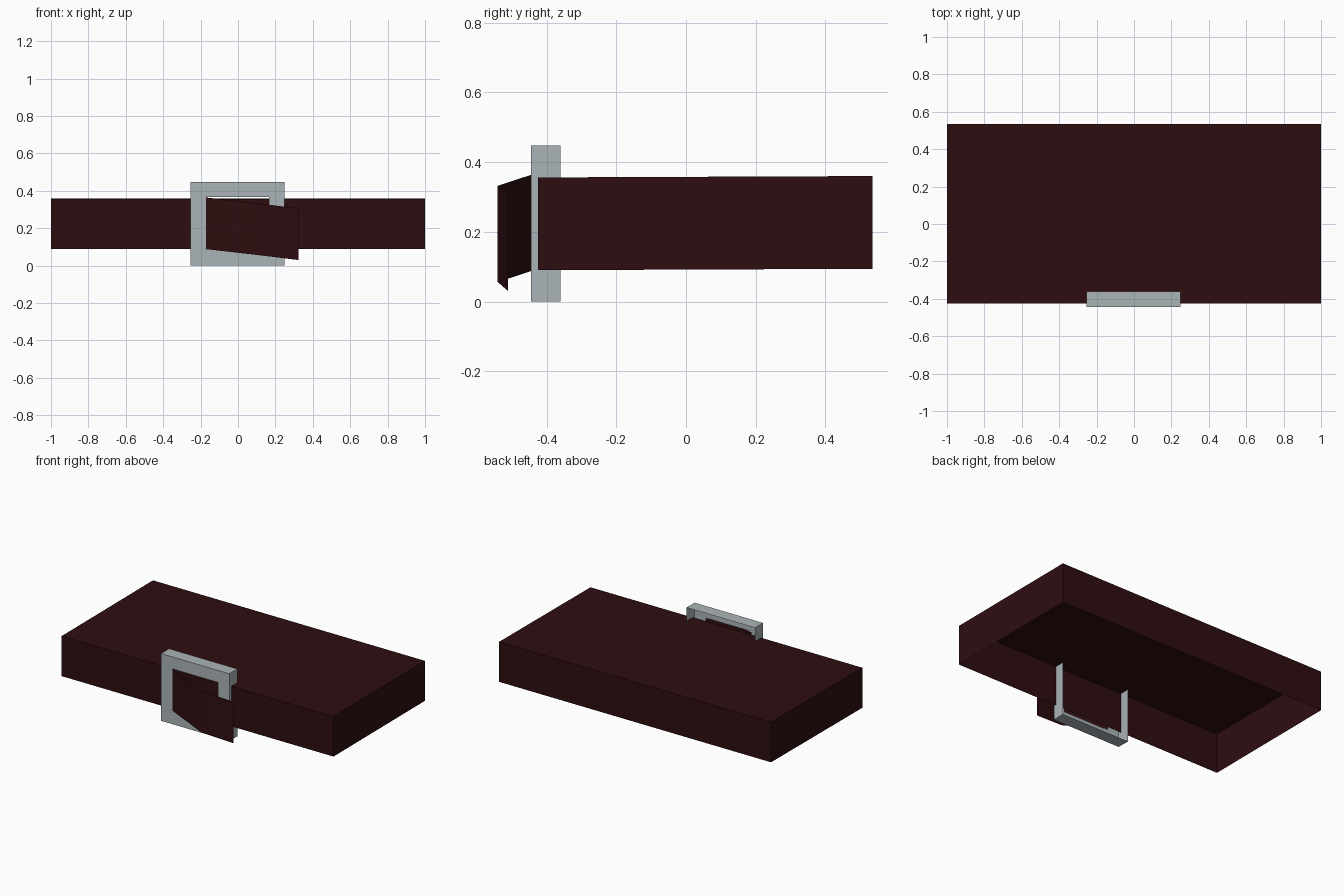
import bpy, bmesh

if "Cube" in bpy.data.objects:
    bpy.data.objects.remove(bpy.data.objects["Cube"])


def material(name, rgb):
    m = bpy.data.materials.new(name)
    m.diffuse_color = (*rgb, 1)
    m.use_nodes = True
    m.node_tree.nodes["Principled BSDF"].inputs["Base Color"].default_value = m.diffuse_color
    return m


leather = material("dark_brown_leather", (0.027, 0.004, 0.005))
metal = material("pale_grey_metal", (0.41, 0.455, 0.475))


def finish(name, bm, mat):
    me = bpy.data.meshes.new(name)
    bm.to_mesh(me)
    bm.free()
    ob = bpy.data.objects.new(name, me)
    bpy.context.collection.objects.link(ob)
    me.materials.append(mat)
    return ob


def rect(x0, x1, z0, z1):
    return [(x0, z0), (x1, z0), (x1, z1), (x0, z1)]


def ring(bm, points):
    return [bm.verts.new(p) for p in points]


def bridge(bm, a, b):
    for i in range(4):
        j = (i + 1) % 4
        bm.faces.new((a[i], a[j], b[j], b[i]))


# Belt band: four thin walls with a closed top and open underside
bm = bmesh.new()
corners = [(-1, -0.425), (1, -0.425), (1, 0.535), (-1, 0.535)]
lower = ring(bm, [(x, y, 0.09 if y < 0 else 0.094) for x, y in corners])
upper = ring(bm, [(x, y, 0.356 if y < 0 else 0.36) for x, y in corners])
bridge(bm, lower, upper)
bm.faces.new(upper)
finish("belt_band", bm, leather)

# Buckle: front frame around an opening, with outer sides and an open back
bm = bmesh.new()
outline = rect(-0.255, 0.248, 0, 0.447)
inner = ring(bm, [(x, -0.445, z) for x, z in rect(-0.17, 0.166, 0.085, 0.367)])
front = ring(bm, [(x, -0.445, z) for x, z in outline])
back = ring(bm, [(x, -0.36, z) for x, z in outline])
bridge(bm, front, inner)
bridge(bm, back, front)
finish("buckle_frame", bm, metal)

# Loose strap end: a folded strip coming out through the buckle
bm = bmesh.new()
path = [(-0.17, -0.443, 0.088), (0.11, -0.54, 0.056), (0.323, -0.51, 0.03)]
low = ring(bm, path)
high = ring(bm, [(x, y, z + 0.276) for x, y, z in path])
for i in range(2):
    bm.faces.new((low[i], low[i + 1], high[i + 1], high[i]))
finish("strap_end", bm, leather)
